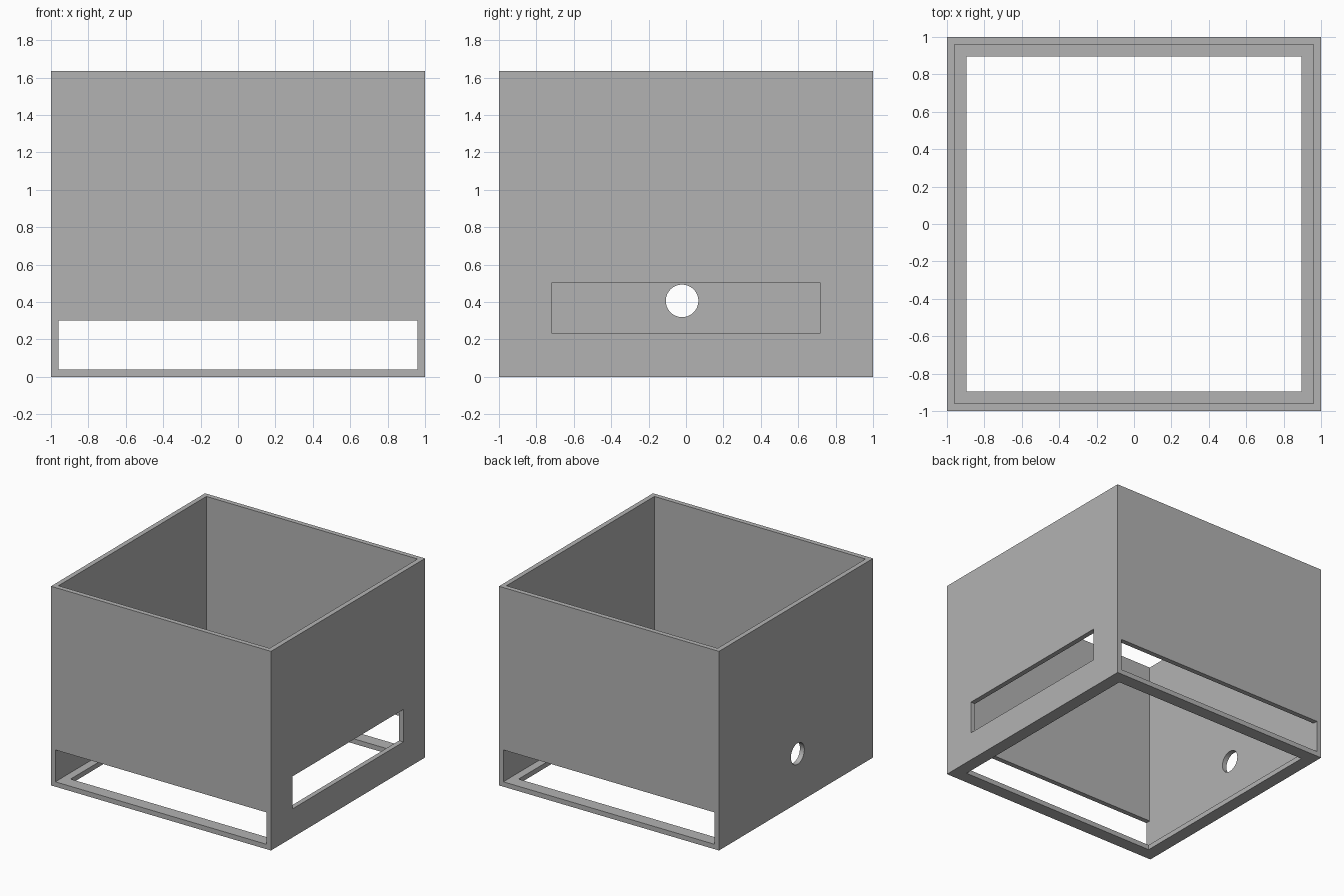
import bpy, math

if "Cube" in bpy.data.objects:
    bpy.data.objects.remove(bpy.data.objects["Cube"])

H = 1.636       # overall height
T = 0.04        # wall and floor thickness
IN = 1 - T      # inner half width

grey = bpy.data.materials.new("grey")
grey.diffuse_color = (0.45, 0.45, 0.45, 1)
grey.use_nodes = True
grey.node_tree.nodes["Principled BSDF"].inputs["Base Color"].default_value = grey.diffuse_color


def box(name, x0, x1, y0, y1, z0, z1):
    bpy.ops.mesh.primitive_cube_add(
        size=1, location=((x0 + x1) / 2, (y0 + y1) / 2, (z0 + z1) / 2))
    ob = bpy.context.object
    ob.name = name
    ob.scale = (x1 - x0, y1 - y0, z1 - z0)
    bpy.ops.object.transform_apply(location=True, rotation=False, scale=True)
    ob.data.materials.append(grey)
    return ob


def cut(target, cutter):
    mod = target.modifiers.new(cutter.name, 'BOOLEAN')
    mod.operation = 'DIFFERENCE'
    mod.solver = 'EXACT'
    mod.object = cutter
    bpy.context.view_layer.objects.active = target
    bpy.ops.object.modifier_apply(modifier=mod.name)
    bpy.data.objects.remove(cutter, do_unlink=True)


# Outer block, hollowed from the top
enclosure = box("enclosure", -1, 1, -1, 1, 0, H)
cut(enclosure, box("cavity", -IN, IN, -IN, IN, T, H + 0.2))

# Large square opening in the floor, leaving a narrow ledge
cut(enclosure, box("floor_opening", -0.895, 0.895, -0.895, 0.895, -0.2, 0.2))

# Full-width slots at the foot of the front and back walls
cut(enclosure, box("front_back_slot", -IN, IN, -1.2, 1.2, T, 0.302))

# Rectangular window in the right wall
cut(enclosure, box("right_window", 0.8, 1.2, -0.72, 0.72, 0.235, 0.502))

# Round cable hole in the left wall
bpy.ops.mesh.primitive_cylinder_add(
    vertices=64, radius=0.087, depth=0.4, location=(-1, -0.021, 0.406),
    rotation=(0, math.pi / 2, 0))
hole = bpy.context.object
hole.name = "cable_hole"
hole.data.materials.append(grey)
cut(enclosure, hole)

# Smooth the hole rim, keep all edges crisp
enclosure.select_set(True)
bpy.ops.object.shade_smooth_by_angle(angle=math.radians(30))
